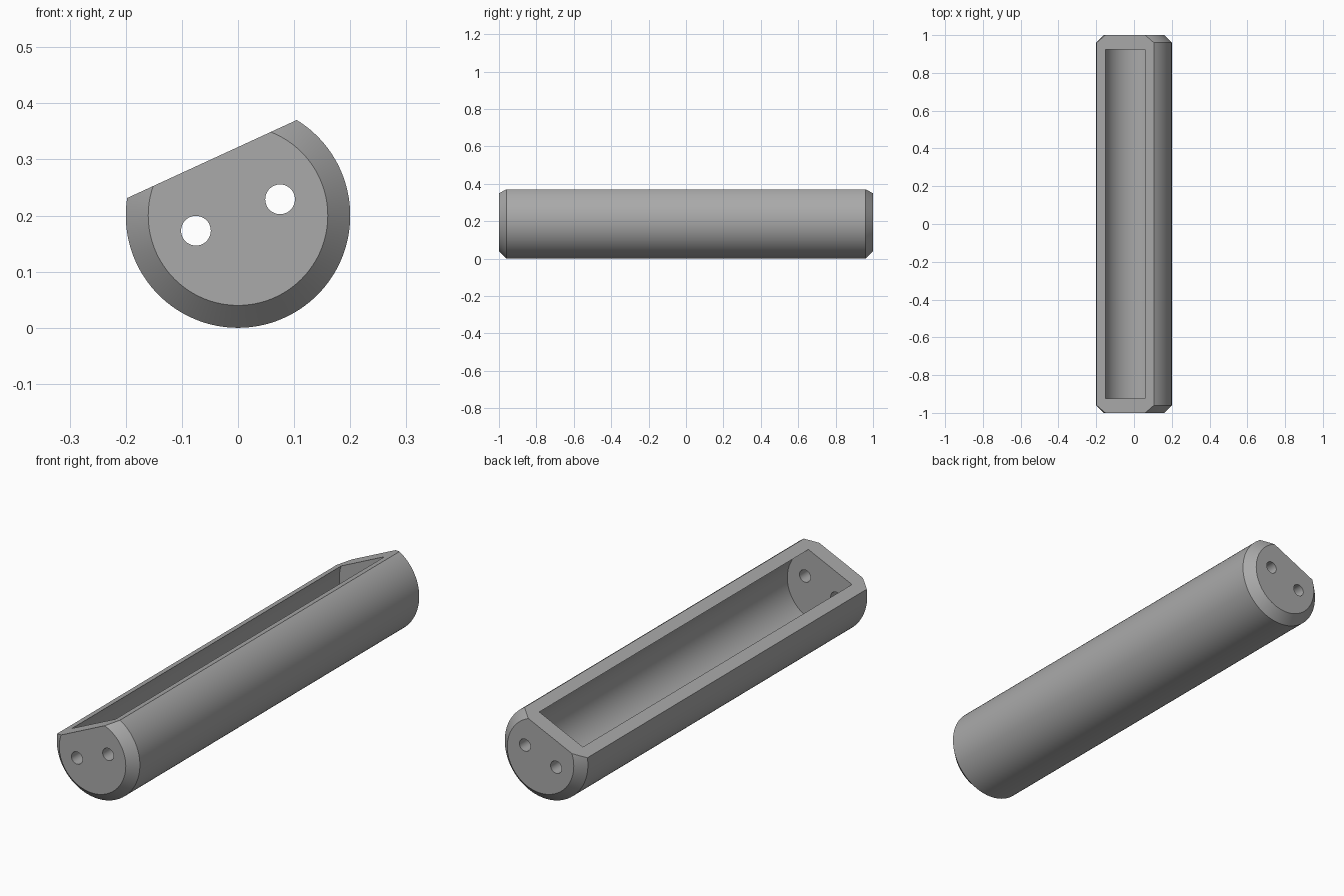
import bpy
import bmesh
import math
from mathutils import Matrix, Vector

if "Cube" in bpy.data.objects:
    bpy.data.objects.remove(bpy.data.objects["Cube"])

RADIUS, INNER, CHAMFER = 0.2, 0.16, 0.04
HALF, HALF_CAVITY = 1.0, 0.925
CUT_DISTANCE, CUT_TILT = 0.111, math.radians(24.7)
AXIS = Vector((0, 0, RADIUS))

grey = bpy.data.materials.new("plain_grey")
grey.use_nodes = True
colour = (0.4, 0.4, 0.4, 1)
grey.diffuse_color = colour
grey.node_tree.nodes["Principled BSDF"].inputs["Base Color"].default_value = colour


def rod(name, stations, x=0, z=RADIUS, sides=128):
    """Closed round bar along y from (y, radius) stations."""
    bm = bmesh.new()
    rings = []
    for y, r in stations:
        angles = [math.tau * i / sides for i in range(sides)]
        rings.append([bm.verts.new((x + r * math.cos(a), y, z + r * math.sin(a))) for a in angles])
    for a, b in zip(rings, rings[1:]):
        for i in range(sides):
            j = (i + 1) % sides
            bm.faces.new((a[i], a[j], b[j], b[i]))
    bm.faces.new(rings[0])
    bm.faces.new(rings[-1])
    bmesh.ops.recalc_face_normals(bm, faces=bm.faces)
    mesh = bpy.data.meshes.new(name)
    bm.to_mesh(mesh)
    bm.free()
    mesh.materials.append(grey)
    obj = bpy.data.objects.new(name, mesh)
    bpy.context.collection.objects.link(obj)
    return obj


# Chamfered round body
body = rod("handle_shell", [(-HALF, RADIUS - CHAMFER), (-HALF + CHAMFER, RADIUS),
                            (HALF - CHAMFER, RADIUS), (HALF, RADIUS - CHAMFER)])

# Slice off the tilted flat top
normal = Matrix.Rotation(-CUT_TILT, 3, "Y") @ Vector((0, 0, 1))
bm = bmesh.new()
bm.from_mesh(body.data)
cut = bmesh.ops.bisect_plane(bm, geom=bm.verts[:] + bm.edges[:] + bm.faces[:],
                             plane_co=AXIS + normal * CUT_DISTANCE, plane_no=normal,
                             clear_outer=True)
rim = [e for e in cut["geom_cut"] if isinstance(e, bmesh.types.BMEdge)]
bmesh.ops.contextual_create(bm, geom=rim)
bmesh.ops.recalc_face_normals(bm, faces=bm.faces)
bm.to_mesh(body.data)
bm.free()

# Round trough and two through holes in the end walls
cutters = [rod("trough_cutter", [(-HALF_CAVITY, INNER), (HALF_CAVITY, INNER)])]
for side, x, z in (("right", -0.075, 0.173), ("left", 0.075, 0.229)):
    cutters.append(rod(side + "_hole_cutter", [(-1.1, 0.0265), (1.1, 0.0265)], x, z, 48))

bpy.ops.object.select_all(action="DESELECT")
body.select_set(True)
bpy.context.view_layer.objects.active = body
for cutter in cutters:
    mod = body.modifiers.new(cutter.name, "BOOLEAN")
    mod.operation = "DIFFERENCE"
    mod.solver = "EXACT"
    mod.object = cutter
    bpy.ops.object.modifier_apply(modifier=mod.name)
    bpy.data.objects.remove(cutter)

bpy.ops.object.shade_smooth_by_angle(angle=math.radians(30))
